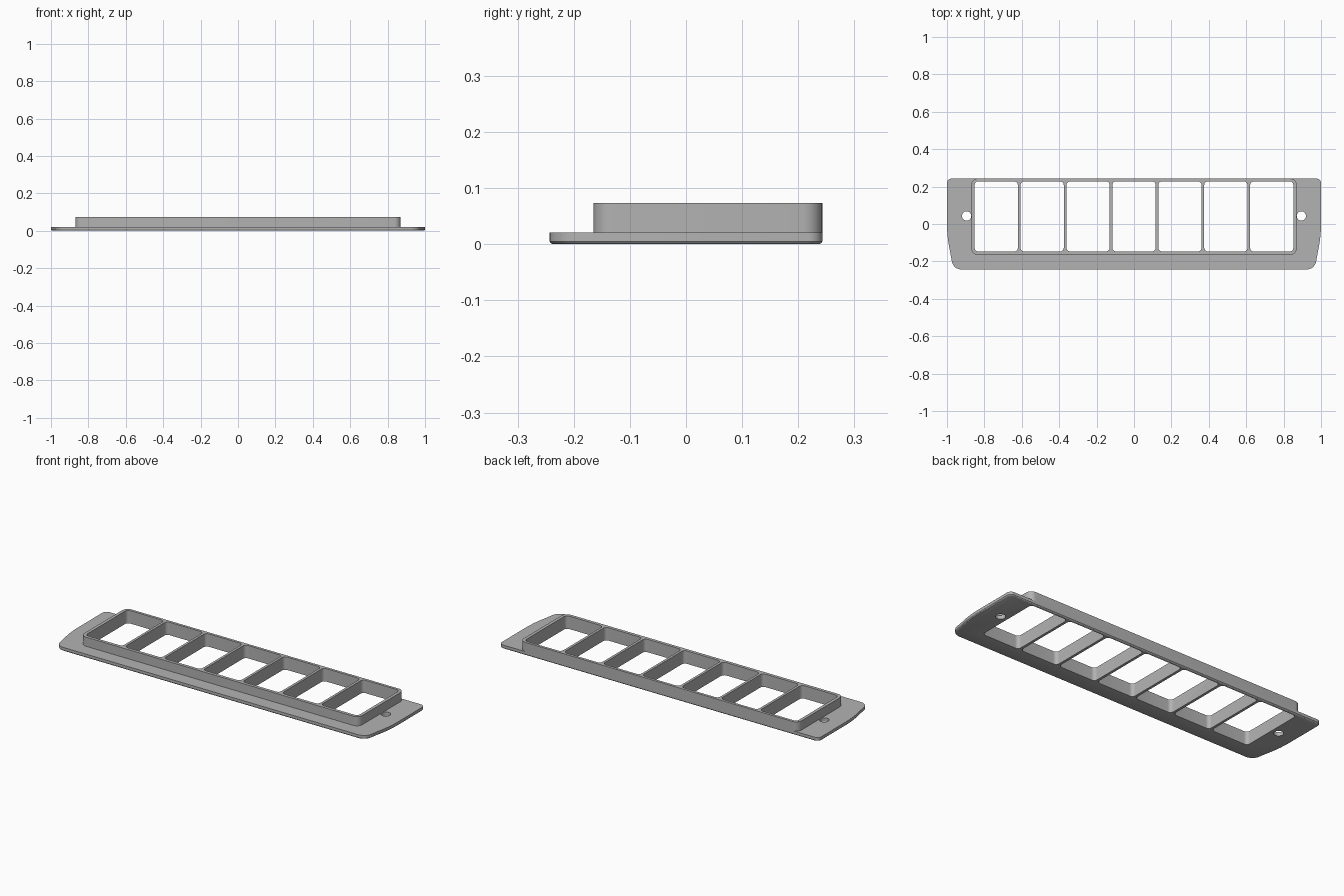
import bpy, bmesh
from math import sin, cos, pi, radians

cube = bpy.data.objects.get("Cube")
if cube:
    bpy.data.objects.remove(cube, do_unlink=True)

grey = bpy.data.materials.new("matte grey")
grey.use_nodes = True
colour = (0.45, 0.45, 0.45, 1)
grey.diffuse_color = colour
grey.node_tree.nodes["Principled BSDF"].inputs["Base Color"].default_value = colour


def arc(cx, cy, r, start, end, steps=8):
    return [(cx + r * cos(radians(start + (end - start) * i / steps)),
             cy + r * sin(radians(start + (end - start) * i / steps)))
            for i in range(steps + 1)]


def rounded_rect(x0, x1, y0, y1, r):
    return (arc(x1 - r, y1 - r, r, 0, 90) + arc(x0 + r, y1 - r, r, 90, 180)
            + arc(x0 + r, y0 + r, r, 180, 270) + arc(x1 - r, y0 + r, r, 270, 360))


def prism(name, outline, levels):
    """Loft a closed outline through (height, inset) levels."""
    bm = bmesh.new()
    w = max(x for x, y in outline)
    d = max(y for x, y in outline)
    rings = []
    for z, inset in levels:
        sx, sy = 1 - inset / w, 1 - inset / d
        rings.append([bm.verts.new((x * sx, y * sy, z)) for x, y in outline])
    n = len(outline)
    bm.faces.new(rings[0][::-1])
    bm.faces.new(rings[-1])
    for low, high in zip(rings, rings[1:]):
        for i in range(n):
            j = (i + 1) % n
            bm.faces.new((low[i], low[j], high[j], high[i]))
    bmesh.ops.recalc_face_normals(bm, faces=bm.faces)
    mesh = bpy.data.meshes.new(name)
    bm.to_mesh(mesh)
    bm.free()
    mesh.materials.append(grey)
    obj = bpy.data.objects.new(name, mesh)
    bpy.context.collection.objects.link(obj)
    return obj


def combine(target, tool, operation):
    mod = target.modifiers.new(operation, 'BOOLEAN')
    mod.operation = operation
    mod.solver = 'EXACT'
    mod.object = tool
    bpy.context.view_layer.objects.active = target
    bpy.ops.object.modifier_apply(modifier=mod.name)
    bpy.data.objects.remove(tool, do_unlink=True)


# Base plate: square back corners, sides curving in towards the front
BACK = 0.243
side = [(1 - 0.77 * y * y, y) for y in (0, -0.03, -0.06, -0.09, -0.12, -0.15, -0.18)]
right = side[::-1] + arc(1 - 0.025, BACK - 0.025, 0.025, 0, 90)
front_corner = arc(0.923, -BACK + 0.052, 0.052, -90, -10)
right = front_corner + right[1:]
left = [(-x, y) for x, y in reversed(right)]
frame = prism("tray_frame", right + left,
              [(0, 0.005), (0.002, 0.002), (0.005, 0), (0.021, 0)])

# Raised rim, flush with the back of the plate
rim = prism("rim", rounded_rect(-0.87, 0.87, -0.165, BACK, 0.035),
            [(0.012, 0), (0.073, 0)])
combine(frame, rim, 'UNION')

# Seven open compartments
PITCH, HALF = 0.2455, 0.1155
for i in range(7):
    cx = (i - 3) * PITCH
    cell = prism("cell_cutter", rounded_rect(cx - HALF, cx + HALF, -0.147, 0.228, 0.02),
                 [(-0.1, 0), (0.2, 0)])
    combine(frame, cell, 'DIFFERENCE')

# Screw hole at each end
for s in (-1, 1):
    hole = prism("hole_cutter", arc(s * 0.895, 0.043, 0.025, 0, 360, 32)[:-1],
                 [(-0.1, 0), (0.2, 0)])
    combine(frame, hole, 'DIFFERENCE')

bpy.ops.object.select_all(action='DESELECT')
frame.select_set(True)
bpy.context.view_layer.objects.active = frame
bpy.ops.object.shade_smooth_by_angle(angle=radians(30))
